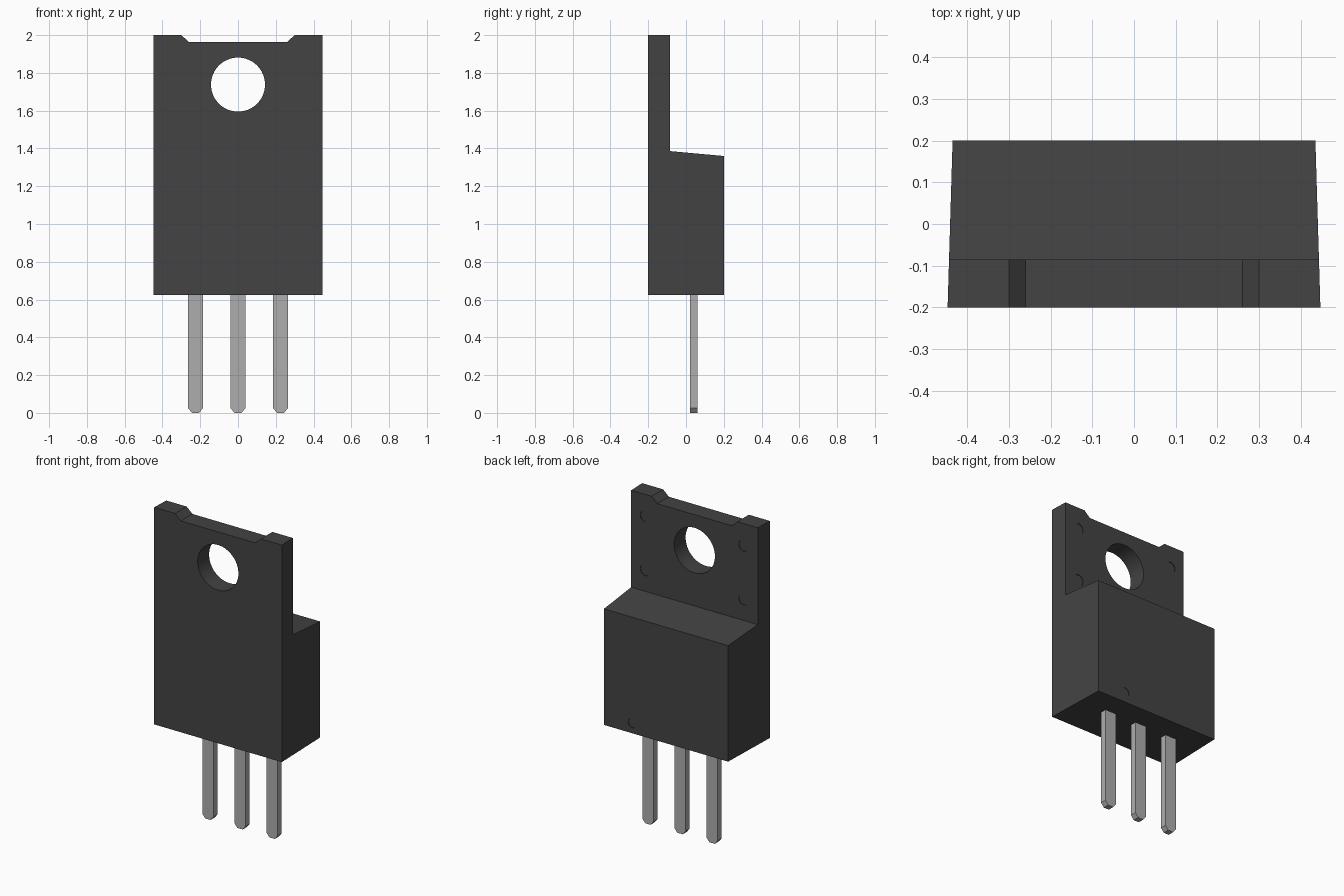
import bpy, bmesh, math
from mathutils import Matrix

cube = bpy.data.objects.get("Cube")
if cube:
    bpy.data.objects.remove(cube, do_unlink=True)


def material(name, value, rough):
    m = bpy.data.materials.new(name)
    m.use_nodes = True
    colour = (value, value, value, 1)
    m.diffuse_color = colour
    bsdf = m.node_tree.nodes["Principled BSDF"]
    bsdf.inputs["Base Color"].default_value = colour
    bsdf.inputs["Roughness"].default_value = rough
    return m


BLACK = material("black plastic", 0.056, 0.6)
METAL = material("tinned metal", 0.42, 0.5)


def finish(name, bm, mat):
    bmesh.ops.recalc_face_normals(bm, faces=bm.faces)
    me = bpy.data.meshes.new(name)
    bm.to_mesh(me)
    bm.free()
    me.materials.append(mat)
    ob = bpy.data.objects.new(name, me)
    bpy.context.collection.objects.link(ob)
    return ob


def prism(name, points, offset, mat):
    """Extrude a closed outline of 3D points along an offset."""
    bm = bmesh.new()
    face = bm.faces.new([bm.verts.new(p) for p in points])
    ext = bmesh.ops.extrude_face_region(bm, geom=[face])
    verts = [v for v in ext["geom"] if isinstance(v, bmesh.types.BMVert)]
    bmesh.ops.translate(bm, verts=verts, vec=offset)
    return finish(name, bm, mat)


def drill(name, x, y, z, radius, depth, sides):
    """Cylinder along y, centred on the given point."""
    bm = bmesh.new()
    bmesh.ops.create_cone(bm, cap_ends=True, segments=sides, radius1=radius,
                          radius2=radius, depth=depth,
                          matrix=Matrix.Translation((x, y, z)) @ Matrix.Rotation(math.pi / 2, 4, 'X'))
    return finish(name, bm, BLACK)


def cut(target, cutter):
    mod = target.modifiers.new("cut", 'BOOLEAN')
    mod.operation = 'DIFFERENCE'
    mod.solver = 'EXACT'
    mod.object = cutter
    bpy.context.view_layer.objects.active = target
    bpy.ops.object.modifier_apply(modifier=mod.name)
    bpy.data.objects.remove(cutter, do_unlink=True)


# Body: side profile with thin mounting tab above, sides drafted toward the back
FRONT, STEP, BACK = -0.2, -0.085, 0.2
profile = [(FRONT, 0.625), (BACK, 0.625), (BACK, 1.36), (STEP, 1.386), (STEP, 2.0), (FRONT, 2.0)]
body = prism("package_body", [(-1, y, z) for y, z in profile], (2, 0, 0), BLACK)
for v in body.data.vertices:
    v.co.x *= 0.447 - 0.012 * (v.co.y - FRONT) / (BACK - FRONT)

# Mounting hole and slanted notch in the top edge
cut(body, drill("hole_cutter", 0, -0.15, 1.738, 0.143, 0.4, 64))
notch = [(-0.345, 2.04), (-0.26, 1.964), (0.26, 1.964), (0.345, 2.04)]
cut(body, prism("notch_cutter", [(x, -0.4, z) for x, z in notch], (0, 0.5, 0), BLACK))

# Shallow round mould marks on the tab and on the back face
for x in (-0.345, 0.345):
    for z in (1.52, 1.86):
        cut(body, drill("mark_cutter", x, STEP, z, 0.035, 0.008, 24))
cut(body, drill("mark_cutter", 0.235, BACK, 0.69, 0.03, 0.008, 24))

bpy.ops.object.select_all(action='DESELECT')
body.select_set(True)
bpy.context.view_layer.objects.active = body
bpy.ops.object.shade_smooth_by_angle(angle=math.radians(20))

# Three flat pins with clipped tips
W, C = 0.039, 0.025
pin = [(-W, C), (-W + C * 0.8, 0), (W - C * 0.8, 0), (W, C), (W, 0.64), (-W, 0.64)]
for name, cx in (("right_pin", -0.225), ("middle_pin", 0), ("left_pin", 0.225)):
    prism(name, [(cx + x, 0.02, z) for x, z in pin], (0, 0.04, 0), METAL)
